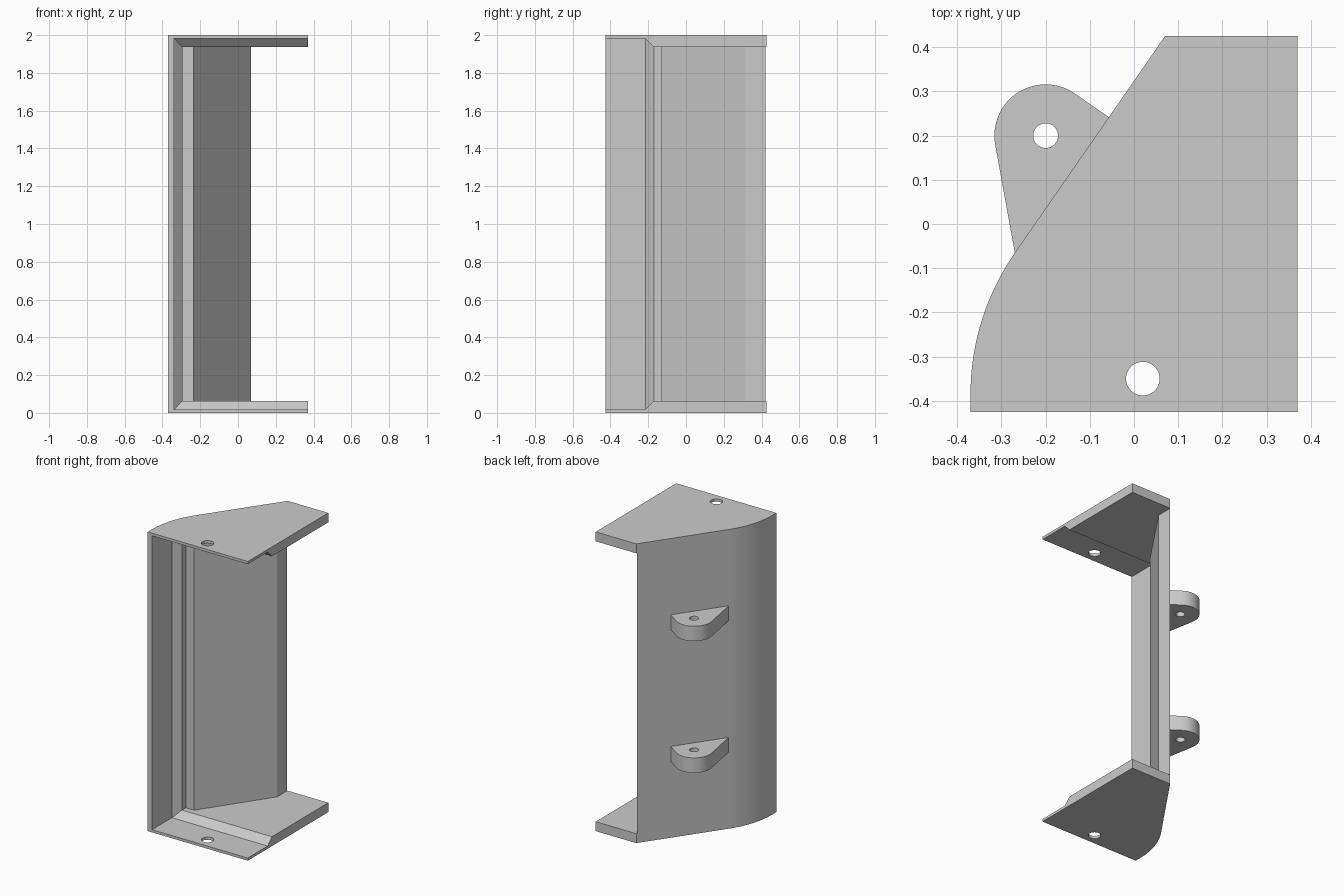
import bpy, bmesh
from math import cos, sin, radians

if "Cube" in bpy.data.objects:
    bpy.data.objects.remove(bpy.data.objects["Cube"], do_unlink=True)

grey = bpy.data.materials.new("plain grey")
grey.use_nodes = True
grey.diffuse_color = (0.6, 0.6, 0.6, 1)
grey.node_tree.nodes["Principled BSDF"].inputs["Base Color"].default_value = (0.6, 0.6, 0.6, 1)

LIP, PLATE = 0.018, 0.063      # plate thickness at the front and at the back


def loft(name, lower, upper):
    """Closed solid between two matching loops of points."""
    bm = bmesh.new()
    a = [bm.verts.new(p) for p in lower]
    b = [bm.verts.new(p) for p in upper]
    bm.faces.new(a[::-1])
    bm.faces.new(b)
    for i in range(len(a)):
        j = (i + 1) % len(a)
        bm.faces.new((a[i], a[j], b[j], b[i]))
    bmesh.ops.recalc_face_normals(bm, faces=bm.faces)
    mesh = bpy.data.meshes.new(name)
    bm.to_mesh(mesh)
    bm.free()
    mesh.materials.append(grey)
    ob = bpy.data.objects.new(name, mesh)
    bpy.context.collection.objects.link(ob)
    return ob


def prism(name, outline, z0, z1):
    return loft(name, [(x, y, z0) for x, y in outline], [(x, y, z1) for x, y in outline])


def arc(cx, cy, r, start, end, steps):
    angles = [radians(start + (end - start) * i / steps) for i in range(steps + 1)]
    return [(cx + r * cos(t), cy + r * sin(t)) for t in angles]


def hole(cx, cy, r):
    return prism("hole_cutter", arc(cx, cy, r, 0, 360, 48)[:-1], -0.5, 2.5)


def activate(ob):
    bpy.ops.object.select_all(action='DESELECT')
    ob.select_set(True)
    bpy.context.view_layer.objects.active = ob


def cut(ob, cutter):
    cutter.hide_render = True
    mod = ob.modifiers.new("cut", 'BOOLEAN')
    mod.operation = 'DIFFERENCE'
    mod.solver = 'EXACT'
    mod.object = cutter
    activate(ob)
    bpy.ops.object.modifier_apply(modifier=mod.name)
    bpy.data.objects.remove(cutter, do_unlink=True)


def smooth(ob):
    activate(ob)
    bpy.ops.object.shade_smooth_by_angle(angle=radians(25))


# Bracket body: full outline, hollowed from the front and side
outline = [(0.37, 0.425), (0.07, 0.425)]
outline += arc(0.19, -0.385, 0.56, 145.2, 180, 24)
outline += [(-0.37, -0.425), (0.37, -0.425)]
body = prism("bracket_body", outline, 0, 2)

# Main cavity following the slanted wall
cavity = [(-0.295, -0.19), (-0.295, -0.13), (-0.235, -0.13), (0.068, 0.315),
          (0.068, 1), (1, 1), (1, -0.19)]
cut(body, prism("cavity_cutter", cavity, PLATE, 2 - PLATE))


# Wider front recess with a tapered step
def section(y, x, z):
    return [(x, y, z), (1, y, z), (1, y, 2 - z), (x, y, 2 - z)]


cut(body, loft("taper_cutter", section(-0.215, -0.338, LIP),
               section(-0.169, -0.294, PLATE + 0.001)))
cut(body, loft("recess_cutter", section(-1, -0.338, LIP), section(-0.215, -0.338, LIP)))

# Pin holes through both plates
cut(body, hole(0.02, -0.35, 0.038))
smooth(body)

# Two rounded hinge lugs on the slanted wall
lug_outline = arc(-0.2, 0.2, 0.116, 55, 190, 32) + [(-0.267, -0.08), (-0.04, 0.23)]
for name, z in (("lower_lug", 0.56), ("upper_lug", 1.44)):
    lug = prism(name, lug_outline, z - 0.05, z + 0.05)
    cut(lug, hole(-0.2, 0.2, 0.028))
    smooth(lug)
